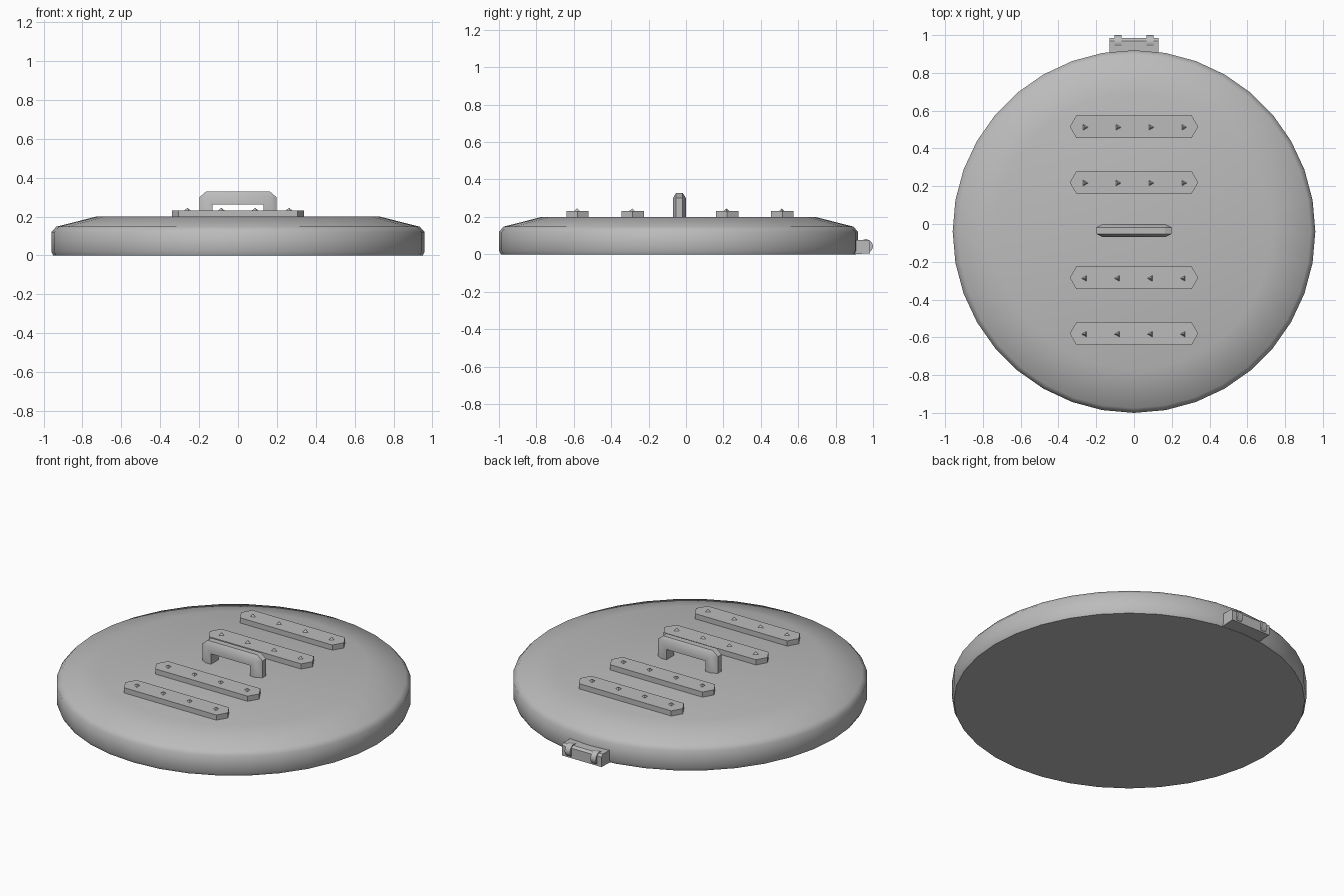
import bpy, bmesh, math
from mathutils import Vector, Matrix

if "Cube" in bpy.data.objects:
    bpy.data.objects.remove(bpy.data.objects["Cube"])

CY = -0.04   # disc centre in y
TOP = 0.2    # height of the flat top

steel = bpy.data.materials.new("grey steel")
steel.use_nodes = True
steel.diffuse_color = (0.5, 0.5, 0.5, 1)
steel.node_tree.nodes["Principled BSDF"].inputs["Base Color"].default_value = (0.5, 0.5, 0.5, 1)


def finish(name, bm, angle=None):
    bmesh.ops.recalc_face_normals(bm, faces=bm.faces)
    mesh = bpy.data.meshes.new(name)
    bm.to_mesh(mesh)
    bm.free()
    mesh.materials.append(steel)
    ob = bpy.data.objects.new(name, mesh)
    bpy.context.collection.objects.link(ob)
    if angle:
        bpy.ops.object.select_all(action='DESELECT')
        ob.select_set(True)
        bpy.context.view_layer.objects.active = ob
        bpy.ops.object.shade_smooth_by_angle(angle=math.radians(angle))
    return ob


def prism(points, offset):
    """Extrude a closed outline along an offset vector."""
    bm = bmesh.new()
    face = bm.faces.new([bm.verts.new(p) for p in points])
    ext = bmesh.ops.extrude_face_region(bm, geom=[face], use_keep_orig=True)
    verts = [g for g in ext["geom"] if isinstance(g, bmesh.types.BMVert)]
    bmesh.ops.translate(bm, verts=verts, vec=offset)
    return bm


# Lid: a turned profile
bm = bmesh.new()
profile = [(0, 0), (0.95, 0), (0.96, 0.02), (0.96, 0.12), (0.935, 0.148), (0.73, TOP), (0, TOP)]
verts = [bm.verts.new((0, CY + r, z)) for r, z in profile]
edges = [bm.edges.new(pair) for pair in zip(verts, verts[1:])]
bmesh.ops.spin(bm, geom=verts + edges, cent=(0, CY, 0), axis=(0, 0, 1),
               angle=math.tau, steps=36, use_duplicate=False)
bmesh.ops.remove_doubles(bm, verts=bm.verts, dist=0.0005)
finish("lid", bm, 50)

# Straps with pointed ends, each with four small studs
for i, y in enumerate((-0.58, -0.285, 0.22, 0.515)):
    outline = [(-0.34, 0), (-0.305, -0.06), (0.305, -0.06), (0.34, 0), (0.305, 0.06), (-0.305, 0.06)]
    finish(f"strap_{i + 1}", prism([(x, y + dy, TOP - 0.005) for x, dy in outline], (0, 0, 0.036)))
    bm = bmesh.new()
    for k in range(4):
        spot = Matrix.Translation((-0.26 + k * 0.174, y - 0.003, 0.237))
        spin = Matrix.Rotation(math.radians(30 if y > 0 else 90), 4, 'Z')
        bmesh.ops.create_cone(bm, cap_ends=True, segments=3, radius1=0.02, radius2=0,
                              depth=0.016, matrix=spot @ spin)
    finish(f"studs_{i + 1}", bm)

# Handle: an arch outline, thinned towards its top and its outer ends
half = [(0.13, TOP - 0.01), (0.198, TOP - 0.01), (0.198, 0.3), (0.165, 0.328)]
arch = half + [(-x, z) for x, z in reversed(half)] + [(-0.13, 0.262), (0.13, 0.262)]
bm = prism([(x, -0.035, z) for x, z in arch], (0, 0.07, 0))
for co, no in (((0, 0, 0.3), (0, 0, 1)), ((0.165, 0, 0), (1, 0, 0)), ((-0.165, 0, 0), (1, 0, 0))):
    bmesh.ops.bisect_plane(bm, geom=bm.verts[:] + bm.edges[:] + bm.faces[:], plane_co=co, plane_no=no)
for v in bm.verts:
    if v.co.z > 0.32 or abs(v.co.x) > 0.19:
        v.co.y *= 0.5
    v.co.y += CY + 0.005
finish("handle", bm, 50)

# Hinge block behind the rim, with two round knuckles
section = [(0.88, 0), (0.985, 0.005), (0.985, 0.065), (0.97, 0.076), (0.88, 0.076)]
finish("hinge_block", prism([(-0.13, y, z) for y, z in section], (0.26, 0, 0)))
for side, name in ((-1, "right"), (1, "left")):
    bm = bmesh.new()
    place = Matrix.Translation((side * 0.085, 0.962, 0.043)) @ Matrix.Rotation(math.pi / 2, 4, 'Y')
    bmesh.ops.create_cone(bm, cap_ends=True, segments=12, radius1=0.038, radius2=0.038,
                          depth=0.035, matrix=place)
    finish(f"hinge_knuckle_{name}", bm, 35)
